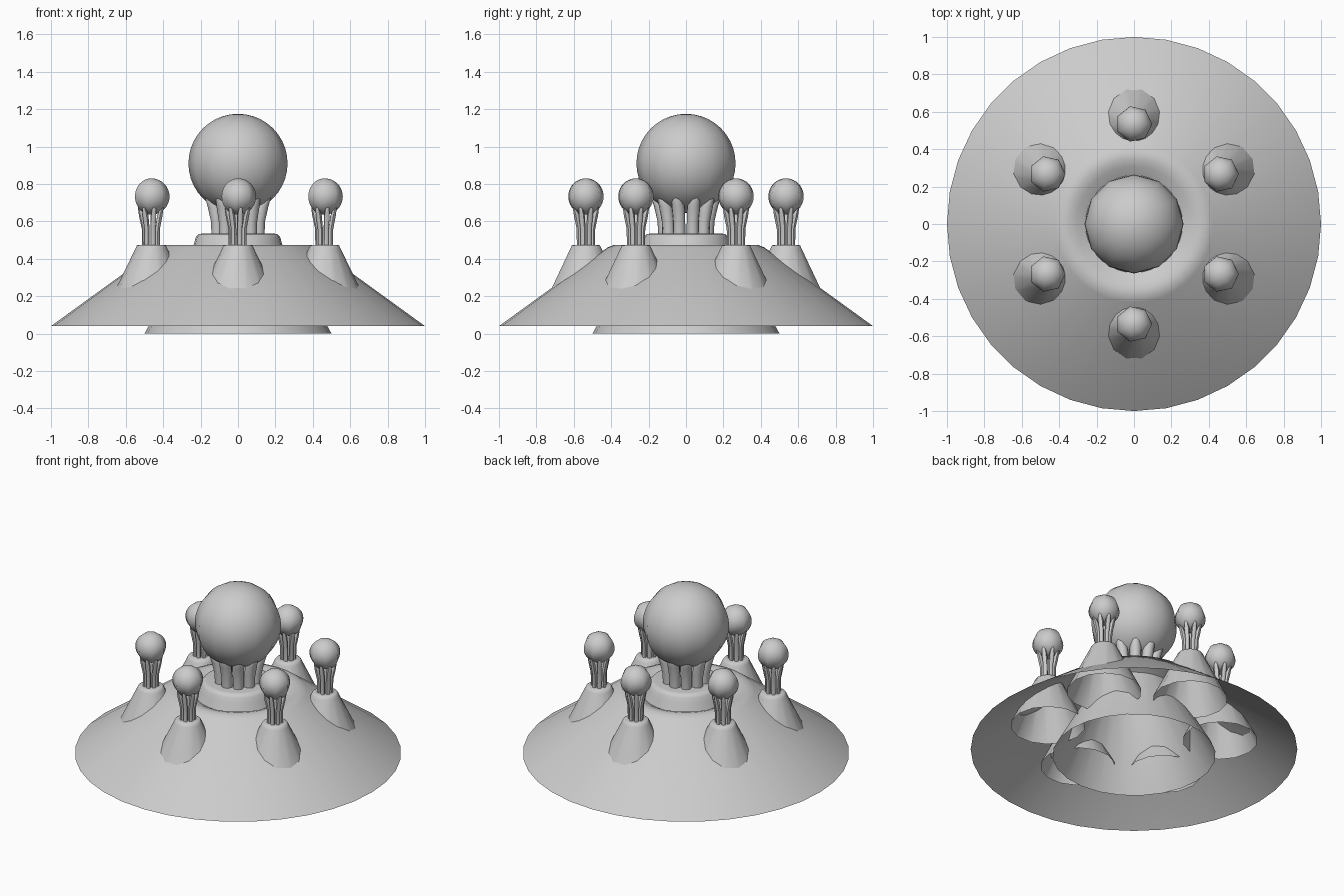
import bpy, bmesh, math
from mathutils import Vector

if "Cube" in bpy.data.objects:
    bpy.data.objects.remove(bpy.data.objects["Cube"])

gray = bpy.data.materials.new("plain gray")
gray.diffuse_color = (0.6, 0.6, 0.6, 1)
gray.use_nodes = True
gray.node_tree.nodes["Principled BSDF"].inputs["Base Color"].default_value = gray.diffuse_color


def finish(bm, name, center):
    mesh = bpy.data.meshes.new(name)
    bm.to_mesh(mesh)
    bm.free()
    mesh.materials.append(gray)
    mesh.shade_smooth()
    mesh.set_sharp_from_angle(angle=math.radians(60))
    obj = bpy.data.objects.new(name, mesh)
    obj.location = (center[0], center[1], 0)
    bpy.context.collection.objects.link(obj)


def lathe(name, profile, sides, center=(0, 0)):
    """Spin an (r, z) profile, listed bottom to top, around a vertical axis."""
    bm = bmesh.new()
    rings = []
    for r, z in profile:
        if r < 1e-5:
            rings.append([bm.verts.new((0, 0, z))] * sides)
        else:
            rings.append([bm.verts.new((r * math.cos(math.tau * i / sides),
                                        r * math.sin(math.tau * i / sides), z))
                          for i in range(sides)])
    for low, high in zip(rings, rings[1:]):
        for i in range(sides):
            j = (i + 1) % sides
            quad = list(dict.fromkeys((low[i], low[j], high[j], high[i])))
            bm.faces.new(quad)
    finish(bm, name, center)


def bulb(name, radius, z, sides, center=(0, 0)):
    steps = 20
    lathe(name, [(radius * math.sin(math.pi * k / steps),
                  z - radius * math.cos(math.pi * k / steps))
                 for k in range(steps + 1)], sides, center)


def stalk(name, path, count, center=(0, 0), sides=8):
    """Ring of flaring ribs; path holds (distance from axis, z, rib radius)."""
    bm = bmesh.new()
    for n in range(count):
        a = math.tau * (n + 0.5) / count
        out = Vector((math.cos(a), math.sin(a), 0))
        side = Vector((-math.sin(a), math.cos(a), 0))
        rings = []
        for d, z, r in path:
            mid = out * d + Vector((0, 0, z))
            rings.append([bm.verts.new(mid + out * r * math.cos(math.tau * i / sides)
                                       + side * r * math.sin(math.tau * i / sides))
                          for i in range(sides)])
        for low, high in zip(rings, rings[1:]):
            for i in range(sides):
                j = (i + 1) % sides
                bm.faces.new((low[i], low[j], high[j], high[i]))
        bm.faces.new(rings[-1])
    finish(bm, name, center)


# Open saucer shell with a rolled upper lip
lathe("saucer_shell", [(1.0, 0.04), (0.42, 0.46), (0.385, 0.474), (0.35, 0.475),
                       (0.31, 0.462), (0.26, 0.435)], 36)

# Central socket, stalk and bulb
lathe("central_socket", [(0.5, 0), (0.235, 0.48), (0.226, 0.515),
                         (0.21, 0.532), (0.19, 0.535), (0, 0.535)], 24)
stalk("central_stalk", [(0.115, 0.52, 0.034), (0.118, 0.60, 0.034),
                        (0.135, 0.68, 0.036), (0.16, 0.73, 0.026),
                        (0.18, 0.765, 0.004)], 10)
bulb("central_bulb", 0.265, 0.91, 12)

# Six outer lamps in a ring
for k in range(6):
    a = math.radians(30 + 60 * k)
    c = (0.535 * math.cos(a), 0.535 * math.sin(a))
    lathe(f"outer_socket_{k + 1}", [(0.23, 0.155), (0.085, 0.455), (0.078, 0.47),
                                    (0.068, 0.475), (0, 0.475)], 14, c)
    stalk(f"outer_stalk_{k + 1}", [(0.036, 0.47, 0.014), (0.037, 0.56, 0.014),
                                   (0.05, 0.63, 0.016), (0.06, 0.665, 0.011),
                                   (0.068, 0.695, 0.002)], 7, c, 6)
    bulb(f"outer_bulb_{k + 1}", 0.097, 0.733, 7, c)
